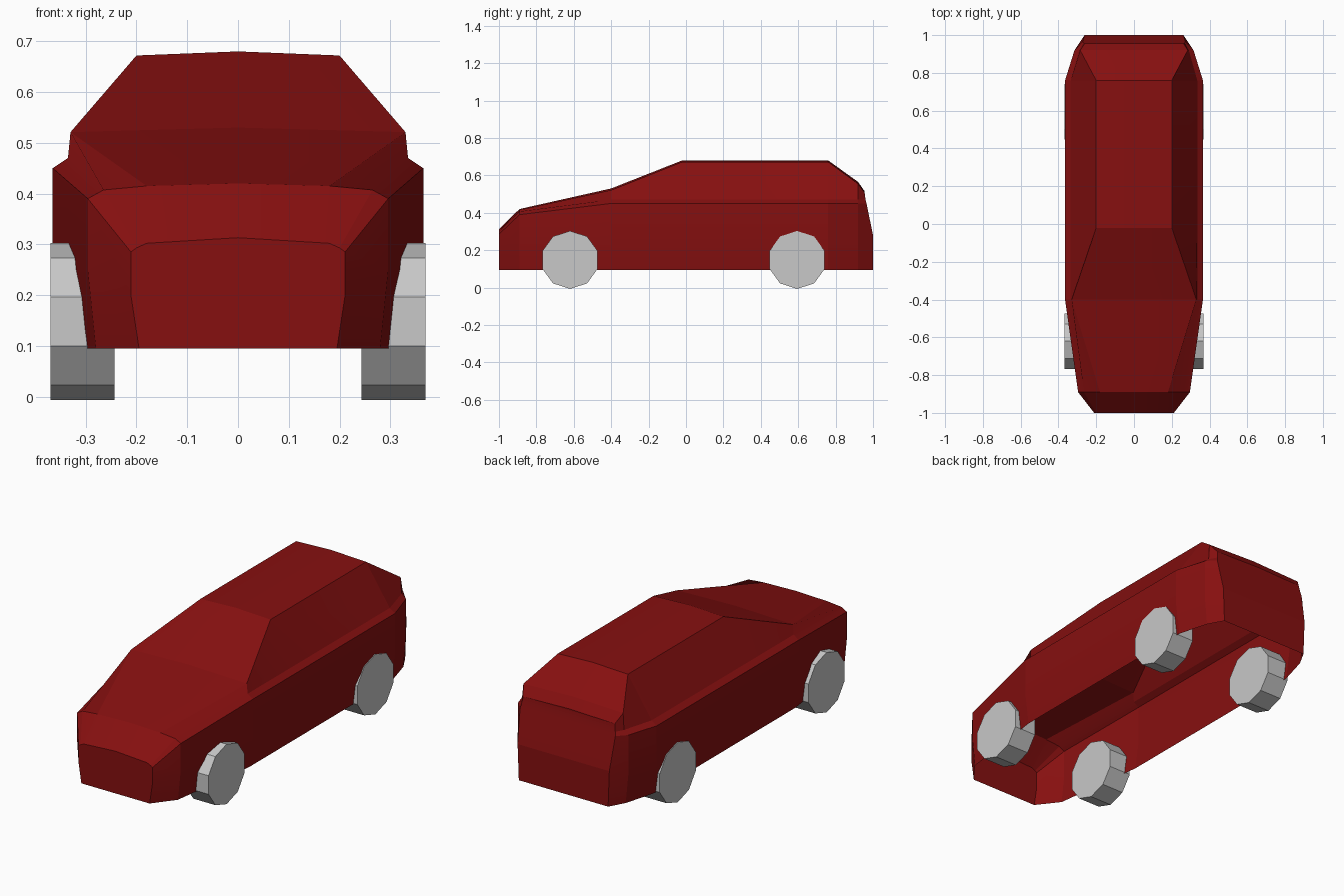
import bpy, bmesh, math
from mathutils import Matrix

if "Cube" in bpy.data.objects:
    bpy.data.objects.remove(bpy.data.objects["Cube"])


def material(name, rgb):
    m = bpy.data.materials.new(name)
    m.diffuse_color = (*rgb, 1)
    m.use_nodes = True
    m.node_tree.nodes["Principled BSDF"].inputs["Base Color"].default_value = m.diffuse_color
    return m


def finish(name, bm, mat, angle):
    bmesh.ops.recalc_face_normals(bm, faces=bm.faces)
    me = bpy.data.meshes.new(name)
    bm.to_mesh(me)
    bm.free()
    me.materials.append(mat)
    ob = bpy.data.objects.new(name, me)
    bpy.context.collection.objects.link(ob)
    bpy.ops.object.select_all(action='DESELECT')
    ob.select_set(True)
    bpy.context.view_layer.objects.active = ob
    bpy.ops.object.shade_smooth_by_angle(angle=math.radians(angle))
    return ob


red = material("dark red paint", (0.24, 0.005, 0.005))
grey = material("light grey", (0.58, 0.58, 0.58))

# Half cross-sections, front to back: roof centre, roof edge, waist,
# shoulder, lower side, sill
Y0 = 0.095
SIDE = [(.335, .47), (.365, .45), (.365, .25), (.345, Y0)]
sections = [
    (-1.0, [(0, .313), (.18, .302), (.2, .293), (.211, .285), (.211, .2), (.195, Y0)]),
    (-.89, [(0, .42), (.18, .415), (.265, .407), (.296, .39), (.296, .25), (.28, Y0)]),
    (-.40, [(0, .53), (.33, .521)] + SIDE),
    (-.02, [(0, .68), (.2, .672)] + SIDE),
    (.76, [(0, .68), (.2, .672)] + SIDE),
    (.92, [(0, .565), (.285, .555), (.29, .47), (.315, .45), (.315, .25), (.30, Y0)]),
]
rings = [[(x, y, z) for x, z in pts] for y, pts in sections]
# Tailgate outline leans backwards towards the bumper
rings.append([(0, .955, .515), (.262, .955, .507), (.268, .96, .47),
              (.272, .965, .45), (.262, 1.0, .28), (.255, 1.0, Y0)])

# Body shell, open underneath
bm = bmesh.new()
loops = []
for ring in rings:
    right = [bm.verts.new(p) for p in ring]
    left = [bm.verts.new((-x, y, z)) for x, y, z in ring[1:]]
    loops.append(left[::-1] + right)
for a, b in zip(loops, loops[1:]):
    for i in range(len(a) - 1):
        bm.faces.new((a[i], a[i + 1], b[i + 1], b[i]))
# Nose and tail panels
for lp in (loops[0], loops[-1]):
    n = len(lp)
    for i in range(n // 2 - 1):
        bm.faces.new((lp[i], lp[i + 1], lp[n - 2 - i], lp[n - 1 - i]))
    c = n // 2
    bm.faces.new((lp[c - 1], lp[c], lp[c + 1]))
finish("car_body", bm, red, 7.5)

# Wheels: ten-sided drums poking through the body sides
for end, y in (("front", -.62), ("rear", .594)):
    for side, s in (("right", 1), ("left", -1)):
        bm = bmesh.new()
        bmesh.ops.create_cone(bm, cap_ends=True, segments=10, radius1=.155,
                              radius2=.155, depth=.126)
        # stand the drum on its side with flat facets at top and bottom
        bm.transform(Matrix.Translation((s * .306, y, .148))
                     @ Matrix.Rotation(math.radians(90), 4, 'Y')
                     @ Matrix.Rotation(math.radians(90), 4, 'Z'))
        finish(f"{end}_{side}_wheel", bm, grey, 10)
